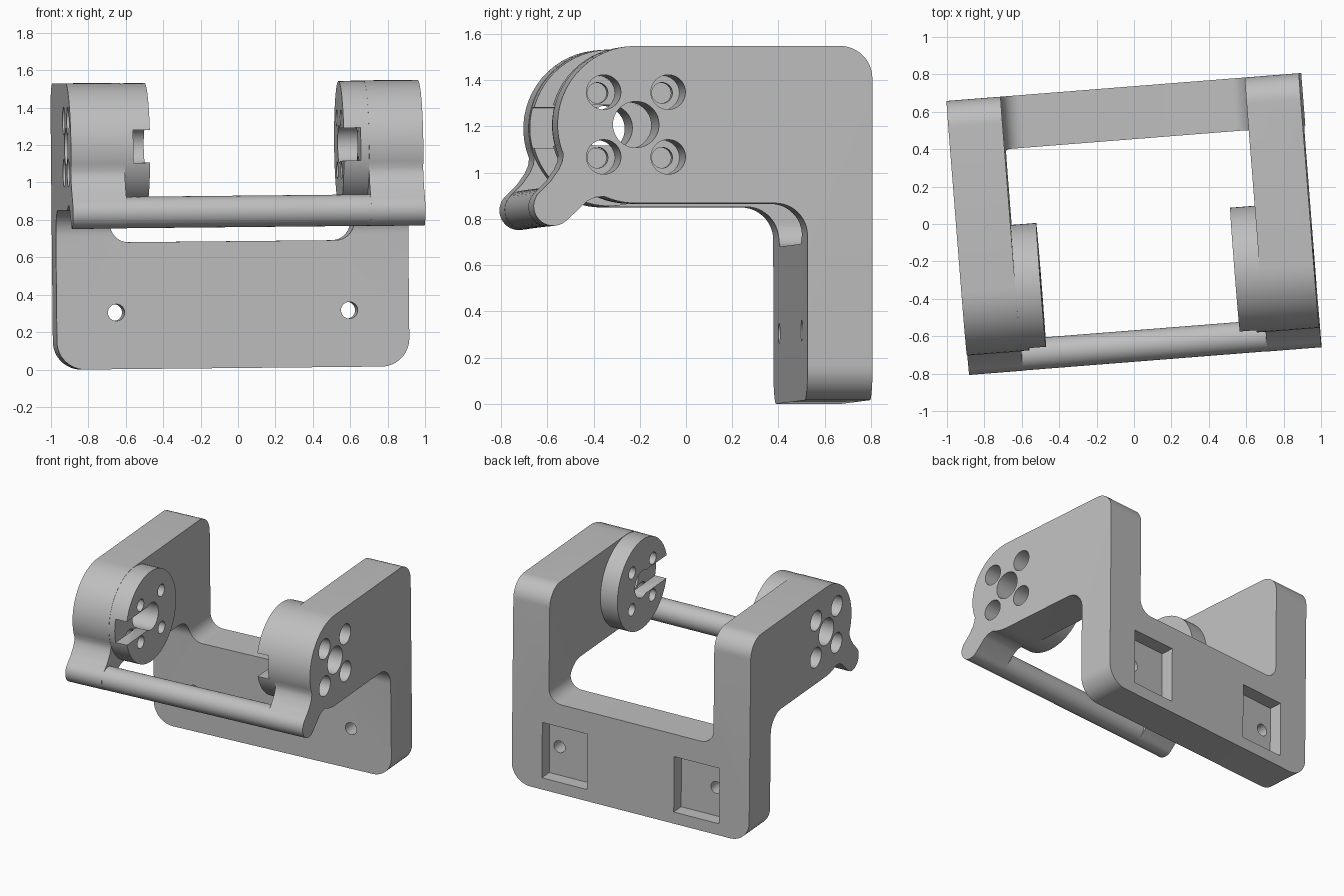
import bpy, bmesh
from math import sin, cos, radians, pi
from mathutils import Matrix, Vector

if "Cube" in bpy.data.objects:
    bpy.data.objects.remove(bpy.data.objects["Cube"], do_unlink=True)

HALF, INNER, BOSS = 0.945, 0.655, 0.52      # outer face, arm inner face, boss face
FRONT, BACK = 0.453, 0.735                  # back plate faces
BASE, TOP = 0.012, 1.543
HUB, HUB_R = (-0.291, 1.203), 0.34          # pivot centre in (y, z)
BAR, BAR_R = (-0.65, 0.85), 0.085

grey = bpy.data.materials.new("plain_grey")
grey.use_nodes = True
grey.diffuse_color = (0.52, 0.52, 0.52, 1)
grey.node_tree.nodes["Principled BSDF"].inputs["Base Color"].default_value = grey.diffuse_color


def arc(centre, r, start, end, steps=12):
    angles = [radians(start + (end - start) * i / steps) for i in range(steps + 1)]
    return [(centre[0] + r * cos(a), centre[1] + r * sin(a)) for a in angles]


def prism(name, outline, axis, a, b):
    """Extrude a 2D outline along x (outline in y,z) or y (outline in x,z)."""
    bm = bmesh.new()
    place = (lambda p, t: (t, p[0], p[1])) if axis == "x" else (lambda p, t: (p[0], t, p[1]))
    face = bm.faces.new([bm.verts.new(place(p, a)) for p in outline])
    moved = bmesh.ops.extrude_face_region(bm, geom=[face])["geom"]
    shift = Vector((b - a, 0, 0) if axis == "x" else (0, b - a, 0))
    bmesh.ops.translate(bm, vec=shift, verts=[g for g in moved if isinstance(g, bmesh.types.BMVert)])
    bmesh.ops.recalc_face_normals(bm, faces=bm.faces)
    mesh = bpy.data.meshes.new(name)
    bm.to_mesh(mesh)
    bm.free()
    mesh.materials.append(grey)
    obj = bpy.data.objects.new(name, mesh)
    bpy.context.collection.objects.link(obj)
    return obj


def rod(name, centre, r, axis, a, b, steps=48):
    return prism(name, arc(centre, r, 0, 360, steps)[:-1], axis, a, b)


def block(name, x, y, z):
    outline = [(x[0], z[0]), (x[1], z[0]), (x[1], z[1]), (x[0], z[1])]
    return prism(name, outline, "y", y[0], y[1])


def combine(target, tool, operation):
    mod = target.modifiers.new("combine", "BOOLEAN")
    mod.operation, mod.object, mod.solver = operation, tool, "EXACT"
    bpy.context.view_layer.objects.active = target
    bpy.ops.object.modifier_apply(modifier=mod.name)
    bpy.data.objects.remove(tool, do_unlink=True)


# Side outline: back leg, arm, round hub and front tab
under = HUB[1] - HUB_R
side = [(BACK, BASE), (FRONT, BASE)]
side += arc((FRONT - 0.14, under - 0.14), 0.14, 0, 90)
side += arc(HUB, HUB_R, 270, 246, 5)
side += [(-0.47, 0.888), (-0.505, 0.87)]
side += arc(BAR, BAR_R, 315, 135, 20)
side += [(-0.66, 0.96), (-0.625, 1.01), (-0.61, 1.045)]
side += arc(HUB, HUB_R, 202, 90, 18)
side += arc((BACK - 0.14, TOP - 0.14), 0.14, 90, 0)
frame = prism("mounting_frame", side, "x", -HALF, HALF)

# Front outline: U shape with rounded lower corners and filleted opening
half = arc((HALF - 0.15, BASE + 0.15), 0.15, 270, 360)
half += [(HALF, 2), (INNER, 2)]
half += arc((INNER - 0.1, 0.79), 0.1, 0, -90)
outline = half + [(-x, z) for x, z in reversed(half)]
combine(frame, prism("u_shape", outline, "y", -1, 1), "INTERSECT")

# Hub bosses and front bar
for s in (-1, 1):
    combine(frame, rod("boss", HUB, HUB_R - 0.002, "x", s * BOSS, s * 0.8, 64), "UNION")
combine(frame, rod("front_bar", BAR, BAR_R - 0.001, "x", -0.8, 0.8), "UNION")

for s in (-1, 1):
    # Pivot hole and the slot leading to it from the front
    combine(frame, rod("pivot_hole", HUB, 0.1, "x", s * 0.4, s * 1.1), "DIFFERENCE")
    slot = block("slot", sorted((s * 0.45, s * (BOSS + 0.09))), (-0.8, HUB[0]),
                 (HUB[1] - 0.088, HUB[1] + 0.088))
    combine(frame, slot, "DIFFERENCE")
    # Counterbored screw holes around the pivot
    for dy in (-0.14, 0.14):
        for dz in (-0.14, 0.14):
            c = (HUB[0] + dy, HUB[1] + dz)
            combine(frame, rod("screw_hole", c, 0.045, "x", s * 0.4, s * 0.8, 24), "DIFFERENCE")
            combine(frame, rod("counterbore", c, 0.075, "x", s * 0.61, s * 1.1, 32), "DIFFERENCE")
    # Rear pockets and plate holes
    pocket = block("pocket", sorted((s * 0.345, s * 0.705)), (BACK - 0.1, 1), (0.1, 0.52))
    combine(frame, pocket, "DIFFERENCE")
    combine(frame, rod("plate_hole", (s * 0.625, 0.315), 0.045, "y", 0.3, 0.7, 24), "DIFFERENCE")

# Slight turn and tilt of the whole bracket
pivot = Matrix.Translation((0, 0, 0.8))
turn = Matrix.Rotation(radians(4.5), 4, "Z") @ Matrix.Rotation(radians(-0.57), 4, "Y")
frame.data.transform(pivot @ turn @ pivot.inverted())
low = [min(v.co[i] for v in frame.data.vertices) for i in range(3)]
high = [max(v.co[i] for v in frame.data.vertices) for i in range(3)]
frame.data.transform(Matrix.Translation((-(low[0] + high[0]) / 2, -(low[1] + high[1]) / 2, -low[2])))

bpy.ops.object.select_all(action="DESELECT")
frame.select_set(True)
bpy.context.view_layer.objects.active = frame
bpy.ops.object.shade_smooth_by_angle(angle=radians(30))
